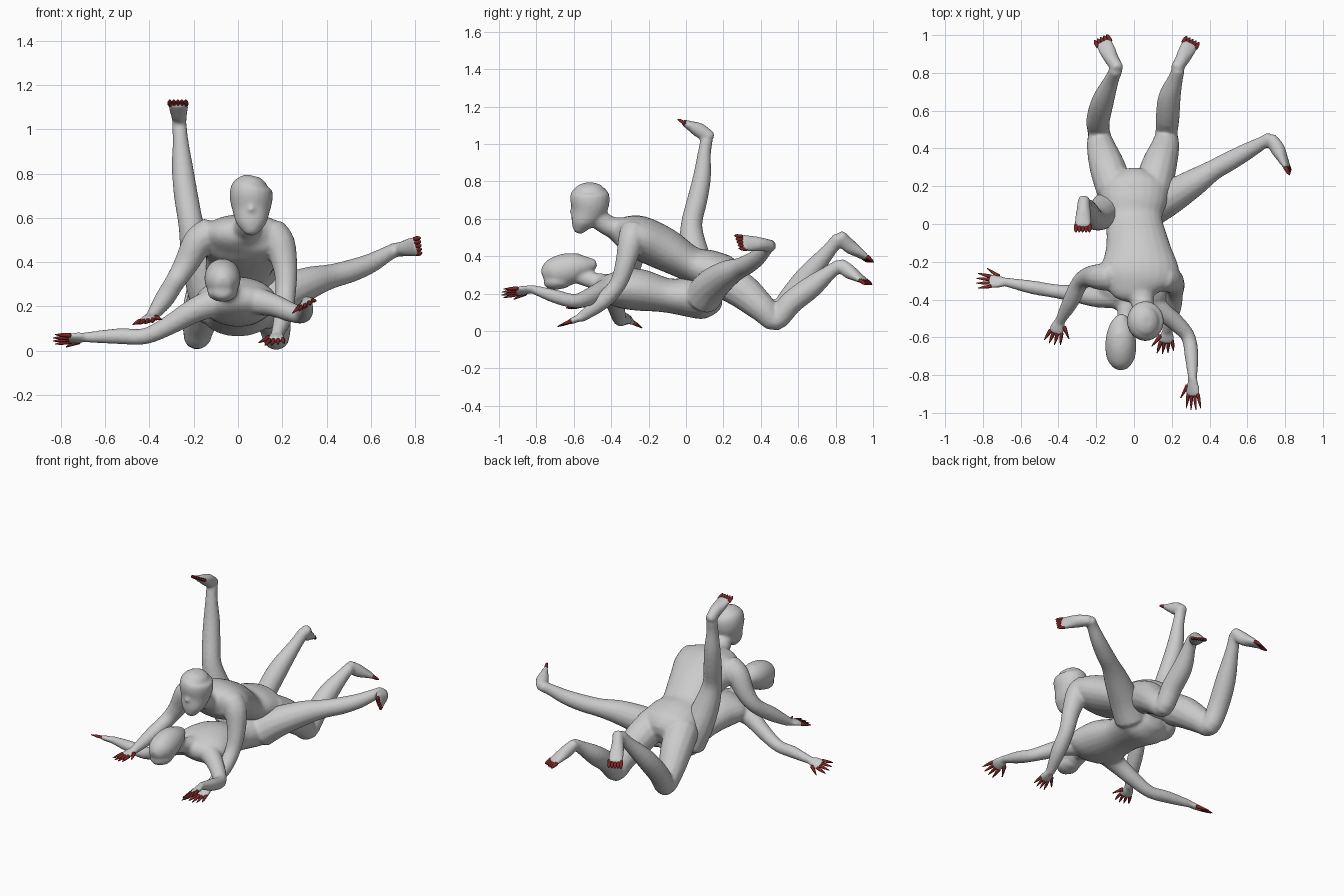
import bpy, bmesh, math
from mathutils import Vector as V

red = bpy.data.materials.new("dark_red")
red.diffuse_color = (0.22, 0.02, 0.02, 1)


def catmull(a, b, c, d, t):
    return [0.5 * (2*q + (r-p)*t + (2*p-5*q+4*r-s)*t*t + (3*q-p-3*r+s)*t**3)
            for p, q, r, s in zip(a, b, c, d)]


def loft(name, rows, side=(1, 0, 0), n=16, steps=4, mat=None):
    """Oval tube through rows of x, y, z, half width, half thickness."""
    pts = []
    for i in range(len(rows) - 1):
        a, b = rows[max(i-1, 0)], rows[i]
        c, d = rows[i+1], rows[min(i+2, len(rows)-1)]
        pts += [catmull(a, b, c, d, k/steps) for k in range(steps)]
    pts.append(list(rows[-1]))
    bm = bmesh.new()
    rings = []

    def ring(c, u, v, w, h):
        rings.append([bm.verts.new(c + u*w*math.cos(2*math.pi*k/n) + v*h*math.sin(2*math.pi*k/n))
                      for k in range(n)])

    last = len(pts) - 1
    for i, p in enumerate(pts):
        t = (V(pts[min(i+1, last)][:3]) - V(pts[max(i-1, 0)][:3])).normalized()
        u = V(side)
        u = (u - t*u.dot(t)).normalized()
        v = t.cross(u)
        c, w, h = V(p[:3]), p[3], p[4]
        e = min(w, h) * 0.7
        if i == 0:
            ring(c - t*e*0.6, u, v, w*0.4, h*0.4)
            ring(c - t*e*0.35, u, v, w*0.8, h*0.8)
        ring(c, u, v, w, h)
        if i == last:
            ring(c + t*e*0.35, u, v, w*0.8, h*0.8)
            ring(c + t*e*0.6, u, v, w*0.4, h*0.4)
    for r, s in zip(rings, rings[1:]):
        for k in range(n):
            bm.faces.new((r[k], r[(k+1) % n], s[(k+1) % n], s[k]))
    bm.faces.new(rings[0][::-1])
    bm.faces.new(rings[-1])
    bmesh.ops.recalc_face_normals(bm, faces=bm.faces)
    for f in bm.faces:
        f.smooth = True
    me = bpy.data.meshes.new(name)
    bm.to_mesh(me)
    bm.free()
    ob = bpy.data.objects.new(name, me)
    bpy.context.collection.objects.link(ob)
    if mat:
        me.materials.append(mat)
    return ob


def limb(name, rows, side=(1, 0, 0)):
    return loft(name, [(*r, r[3]) for r in rows], side, 14)


def at(p, w, h):
    return (*p, w, h)


def hand(name, wrist, tip, side, s=1.0, thumb=1):
    """Flat palm with four pointed fingers and a thumb."""
    a, b = V(wrist), V(tip)
    d = b - a
    u = V(side).normalized()
    loft(name + "_palm", [at(a, .022*s, .018*s), at(a + d*.3, .036*s, .017*s),
                          at(a + d*.55, .038*s, .013*s)], u, 10, 3)
    for i in range(4):
        k = i - 1.5
        p = a + d*.5 + u*k*.018*s
        q = a + d*(1.03 - .06*abs(k)) + u*k*.027*s
        loft(f"{name}_finger_{i+1}", [at(p, .01*s, .01*s), at((p+q)/2, .008*s, .008*s),
                                     at(q, .002, .002)], u, 6, 2, red)
    p, q = a + d*.25 + u*thumb*.03*s, a + d*.62 + u*thumb*.07*s
    loft(name + "_thumb", [at(p, .012*s, .012*s), at(q, .003, .003)], d, 6, 2, red)


def foot(name, heel, toe, side, ankle):
    """Wedge-shaped foot with coloured toes."""
    a, b = V(heel), V(toe)
    d = b - a
    u = V(side).normalized()
    lift = (V(ankle) - a)
    loft(name + "_foot", [at(a, .032, .032), at(a + d*.3 + lift*.2, .038, .04),
                          at(a + d*.62 + lift*.08, .045, .027), at(a + d*.85, .046, .016)], u, 12, 4)
    for i in range(5):
        k = i - 2
        p = a + d*.8 + u*k*.018
        loft(f"{name}_toe_{i+1}", [at(p, .011, .012), at(p + d*.15, .01, .009),
                                  at(p + d*.22, .003, .003)], u, 6, 2, red)


def fuse(prefix):
    """Join the grey parts of one figure into a single smooth skin."""
    parts = [o for o in bpy.data.objects if o.name.startswith(prefix) and not o.data.materials]
    bpy.ops.object.select_all(action='DESELECT')
    for o in parts:
        o.select_set(True)
    body = parts[0]
    bpy.context.view_layer.objects.active = body
    bpy.ops.object.join()
    body.name = prefix + "figure_body"
    m = body.modifiers.new("skin", 'REMESH')
    m.mode, m.voxel_size, m.use_smooth_shade = 'VOXEL', 0.009, True
    m = body.modifiers.new("soften", 'SMOOTH')
    m.factor, m.iterations = 0.5, 6


# Upper figure: torso, neck, head
loft("upper_torso", [(.04, -.40, .535, .06, .045), (.03, -.35, .53, .16, .08),
                     (.03, -.26, .505, .21, .115), (.02, -.12, .44, .17, .115),
                     (.0, .02, .36, .15, .095), (0, .12, .325, .175, .11),
                     (0, .19, .29, .185, .12), (0, .24, .265, .13, .1)], n=24)
loft("upper_neck", [(.03, -.34, .54, .085, .065), (.045, -.42, .565, .06, .055),
                    (.06, -.49, .62, .058, .058)])
loft("upper_head", [(.06, -.575, .535, .034, .03), (.06, -.56, .575, .066, .058),
                    (.06, -.53, .63, .084, .09), (.06, -.515, .685, .097, .105),
                    (.06, -.515, .735, .093, .102), (.065, -.515, .76, .07, .08)], n=20)
loft("upper_nose", [(.06, -.6, .67, .01, .01), (.06, -.612, .632, .016, .014)], n=8)

# Upper figure: arms and hands
limb("upper_arm_left", [(-.12, -.28, .53, .075), (-.18, -.28, .49, .07), (-.235, -.28, .39, .056),
                        (-.285, -.31, .31, .046), (-.335, -.41, .23, .044), (-.39, -.51, .155, .027)], (0, 1, 0))
hand("upper_hand_left", (-.39, -.505, .155), (-.435, -.635, .12), (1, -.3, .1), 1.1, 1)
limb("upper_arm_right", [(.15, -.28, .53, .075), (.19, -.295, .48, .07), (.215, -.325, .36, .054),
                         (.215, -.365, .25, .046), (.205, -.45, .155, .044), (.175, -.565, .07, .027)], (1, 0, 0))
hand("upper_hand_right", (.178, -.555, .075), (.165, -.685, .025), (1, .15, .1), 1.1, -1)

# Upper figure: legs and feet
limb("upper_leg_left", [(-.1, .18, .285, .1), (-.14, .3, .215, .096), (-.175, .41, .12, .076),
                        (-.185, .48, .062, .06), (-.19, .55, .165, .063), (-.165, .65, .295, .06),
                        (-.12, .76, .425, .04), (-.095, .815, .495, .035)])
foot("upper_left", (-.085, .825, .51), (-.175, .985, .37), (1, .45, 0), (-.1, .8, .46))
limb("upper_leg_right", [(.1, .18, .285, .1), (.13, .3, .215, .096), (.165, .41, .12, .076),
                         (.172, .48, .06, .06), (.178, .56, .15, .063), (.188, .67, .235, .06),
                         (.22, .77, .315, .04), (.235, .82, .35, .035)])
foot("upper_right", (.225, .825, .36), (.31, .975, .25), (1, -.5, 0), (.235, .81, .33))

# Lower figure: torso, neck, head with hair
loft("lower_torso", [(-.03, -.47, .25, .06, .045), (-.02, -.43, .235, .14, .07),
                     (-.01, -.36, .225, .185, .1), (0, -.25, .22, .165, .112),
                     (0, -.1, .19, .135, .092), (0, .03, .18, .155, .108),
                     (0, .1, .175, .17, .11), (0, .16, .175, .11, .08)], n=24)
loft("lower_neck", [(-.03, -.42, .25, .065, .055), (-.045, -.5, .27, .044, .044),
                    (-.06, -.57, .295, .045, .045)])
loft("lower_head", [(-.065, -.49, .36, .03, .028), (-.068, -.53, .35, .058, .052),
                    (-.07, -.59, .34, .077, .078), (-.07, -.65, .325, .082, .088),
                    (-.07, -.71, .31, .074, .078), (-.07, -.745, .295, .05, .055)], n=20)
loft("lower_nose", [(-.08, -.61, .4, .009, .009), (-.08, -.58, .408, .014, .012)], n=8)
loft("lower_hair", [(-.065, -.64, .265, .055, .035), (-.07, -.7, .265, .07, .045),
                    (-.07, -.745, .265, .045, .035)])

# Lower figure: arms and hands
limb("lower_arm_left", [(-.1, -.38, .22, .068), (-.2, -.385, .18, .056), (-.31, -.37, .115, .045),
                        (-.42, -.355, .065, .037), (-.54, -.335, .065, .036), (-.69, -.305, .06, .023)], (0, 1, 0))
hand("lower_hand_left", (-.68, -.307, .06), (-.835, -.3, .05), (0, 1, -.55), 1.1, 1)
limb("lower_arm_right", [(.08, -.41, .225, .066), (.16, -.47, .205, .052), (.235, -.535, .175, .045),
                         (.288, -.6, .16, .038), (.305, -.7, .185, .037), (.31, -.825, .225, .023)], (0, 0, 1))
hand("lower_hand_right", (.31, -.815, .225), (.315, -.985, .2), (1, 0, .6), 1.1, -1)

# Lower figure: legs and feet
limb("lower_leg_left", [(-.1, .11, .18, .1), (-.145, .075, .3, .092), (-.185, .04, .44, .076),
                        (-.212, .03, .57, .058), (-.235, .06, .7, .055), (-.25, .085, .82, .049),
                        (-.26, .098, .95, .036), (-.265, .11, 1.02, .034)])
foot("lower_left", (-.265, .132, 1.035), (-.272, -.04, 1.13), (1, 0, 0), (-.265, .09, 1.08))
limb("lower_leg_right", [(.1, .09, .18, .1), (.19, .14, .245, .092), (.32, .22, .305, .074),
                         (.42, .285, .335, .056), (.51, .335, .36, .052), (.6, .385, .395, .045),
                         (.68, .43, .44, .035), (.72, .455, .46, .033)], (0, 0, 1))
foot("lower_right", (.725, .455, .455), (.825, .275, .475), (.1, .35, -1), (.75, .44, .465))

fuse("upper_")
fuse("lower_")
